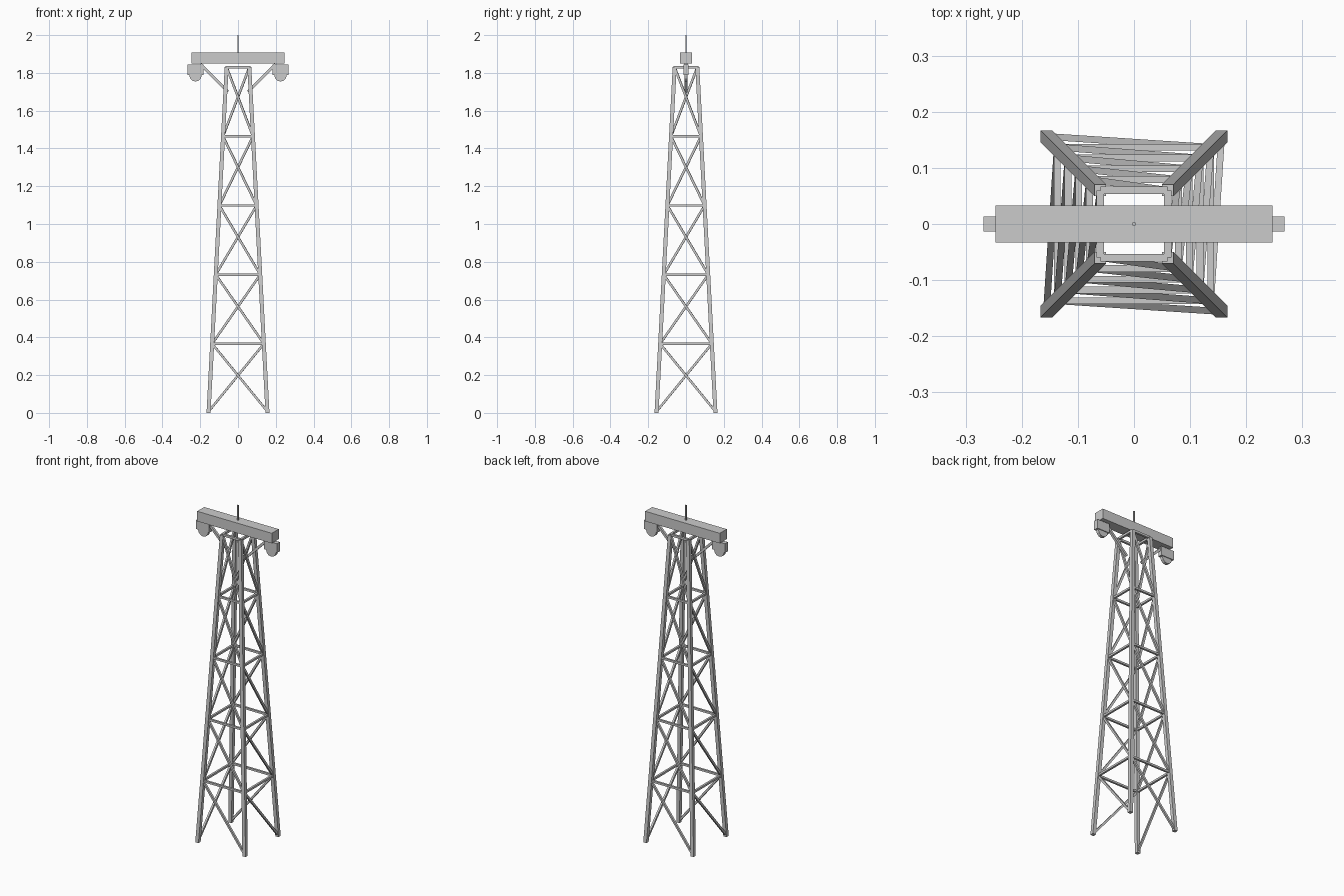
import bpy, bmesh, math
from mathutils import Vector, Matrix

if "Cube" in bpy.data.objects:
    bpy.data.objects.remove(bpy.data.objects["Cube"])

H, FOOT, TOP, PANELS = 1.83, 0.156, 0.06, 5
SIGNS = [(-1, -1), (1, -1), (1, 1), (-1, 1)]


def finish(name, bm):
    bmesh.ops.recalc_face_normals(bm, faces=bm.faces)
    me = bpy.data.meshes.new(name)
    bm.to_mesh(me)
    bm.free()
    ob = bpy.data.objects.new(name, me)
    bpy.context.collection.objects.link(ob)
    return ob


def add_box(bm, centre, size):
    m = Matrix.Translation(centre) @ Matrix.Diagonal((*size, 1))
    bmesh.ops.create_cube(bm, size=1, matrix=m)


def add_bar(bm, a, b, w):
    """Square bar of width w between two points."""
    a, b = Vector(a), Vector(b)
    z = (b - a).normalized()
    x = z.cross(Vector((0, 0, 1))).normalized()
    rot = Matrix((x, z.cross(x), z)).transposed().to_4x4()
    m = Matrix.Translation((a + b) / 2) @ rot @ Matrix.Diagonal((w, w, (b - a).length, 1))
    bmesh.ops.create_cube(bm, size=1, matrix=m)


def corner(i, level):
    """Leg centre line at a panel level."""
    t = level / PANELS
    r = FOOT + (TOP - FOOT) * t
    sx, sy = SIGNS[i % 4]
    return Vector((sx * r, sy * r, H * t))


# Four leaning legs with level ends
bm = bmesh.new()
for i in range(4):
    start = corner(i, 0)
    lean = corner(i, PANELS) - start
    res = bmesh.ops.create_cube(bm, size=1)
    for v in res["verts"]:
        t = v.co.z + 0.5
        v.co = start + lean * t + Vector((v.co.x * 0.021, v.co.y * 0.021, 0))
finish("tower_legs", bm)

# Horizontal rails between panels
bm = bmesh.new()
for level in range(1, PANELS):
    for i in range(4):
        add_bar(bm, corner(i, level), corner(i + 1, level), 0.012)
finish("horizontal_rails", bm)

# One diagonal per face and panel, spiralling round the tower
bm = bmesh.new()
for level in range(PANELS):
    for i in range(4):
        add_bar(bm, corner(i + 1, level) + Vector((0, 0, 0.007 if level == 0 else 0)),
                corner(i, level + 1), 0.012)
finish("diagonal_braces", bm)

# Top frame
bm = bmesh.new()
for i in range(4):
    add_bar(bm, corner(i, PANELS), corner(i + 1, PANELS), 0.013)
finish("top_frame", bm)

# Crossbeam and mast
bm = bmesh.new()
add_box(bm, (0, 0, 1.879), (0.494, 0.066, 0.06))
finish("crossbeam", bm)
bm = bmesh.new()
add_box(bm, (0, 0, 1.953), (0.006, 0.006, 0.094))
finish("mast", bm)

# Support struts, end housings and pulley wheels on both sides
for s, side in ((-1, "left"), (1, "right")):
    bm = bmesh.new()
    add_bar(bm, (s * 0.053, 0, 1.70), (s * 0.198, 0, 1.845), 0.014)
    finish(side + "_strut", bm)

    bm = bmesh.new()
    add_box(bm, (s * 0.225, 0, 1.817), (0.086, 0.027, 0.055))
    finish(side + "_housing", bm)

    bm = bmesh.new()
    m = Matrix.Translation((s * 0.225, 0, 1.787)) @ Matrix.Rotation(math.pi / 2, 4, 'X')
    bmesh.ops.create_cone(bm, cap_ends=True, segments=12, radius1=0.033,
                          radius2=0.033, depth=0.018, matrix=m)
    finish(side + "_pulley", bm)
